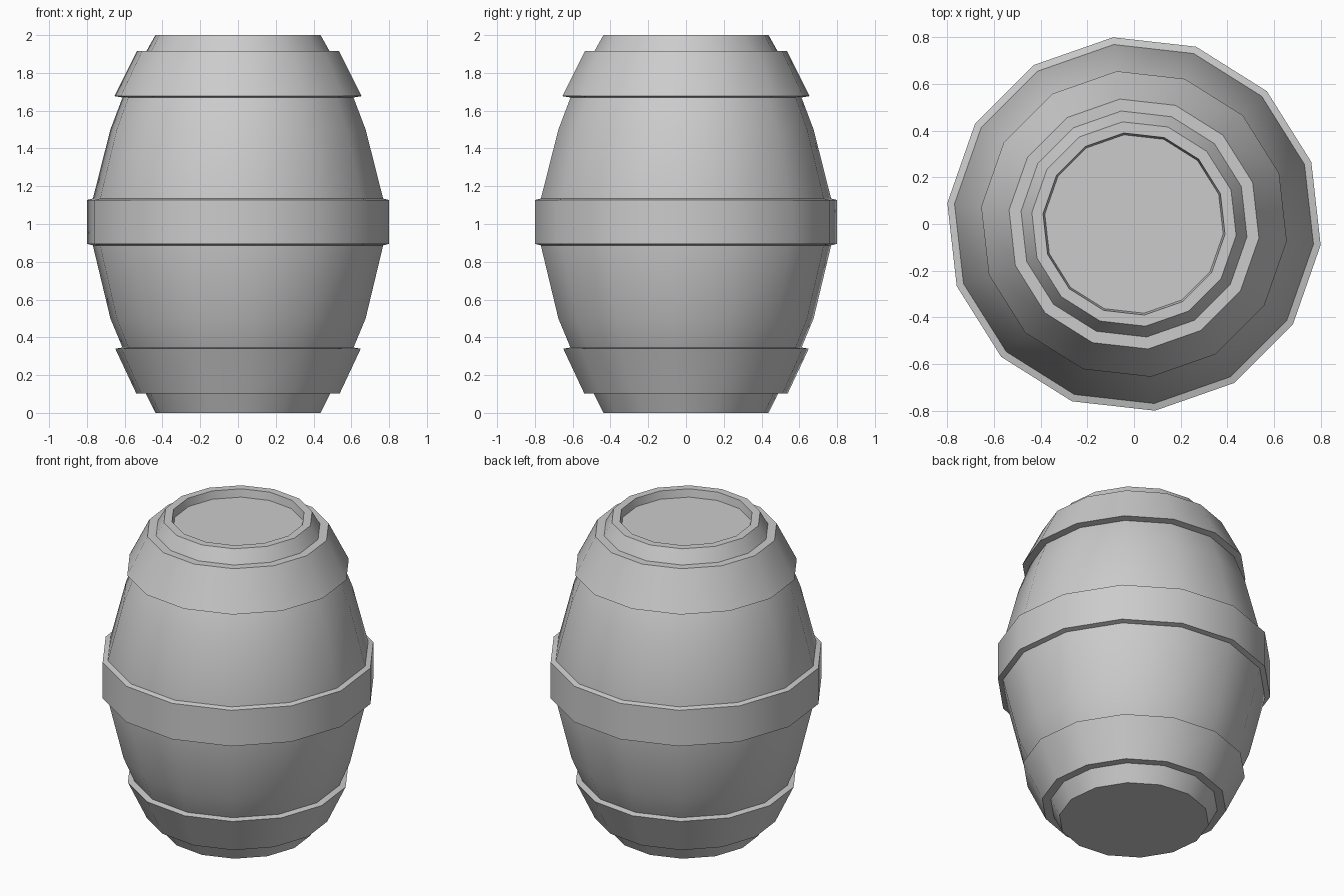
import bpy
import bmesh
import math

cube = bpy.data.objects.get("Cube")
if cube:
    bpy.data.objects.remove(cube, do_unlink=True)

SIDES = 14
PHASE = -math.pi / SIDES / 2

grey = bpy.data.materials.new("plain grey")
grey.use_nodes = True
colour = (0.6, 0.6, 0.6, 1)
grey.diffuse_color = colour
grey.node_tree.nodes["Principled BSDF"].inputs["Base Color"].default_value = colour


def lathe(name, profile, ring=False):
    """Turn (radius, z) points about z; a ring closes on itself, otherwise the ends are capped."""
    bm = bmesh.new()
    loops = []
    for radius, z in profile:
        angles = [PHASE + math.tau * i / SIDES for i in range(SIDES)]
        loops.append([bm.verts.new((radius * math.cos(a), radius * math.sin(a), z)) for a in angles])
    pairs = list(zip(loops, loops[1:]))
    if ring:
        pairs.append((loops[-1], loops[0]))
    else:
        bm.faces.new(loops[0])
        bm.faces.new(loops[-1])
    for low, high in pairs:
        for i in range(SIDES):
            j = (i + 1) % SIDES
            bm.faces.new((low[i], low[j], high[j], high[i]))
    bmesh.ops.recalc_face_normals(bm, faces=bm.faces)
    mesh = bpy.data.meshes.new(name)
    bm.to_mesh(mesh)
    bm.free()
    mesh.materials.append(grey)
    obj = bpy.data.objects.new(name, mesh)
    bpy.context.collection.objects.link(obj)
    return obj


# Bulging body with a raised rim around the sunken lid
parts = [lathe("barrel_body", [
    (0.44, 0), (0.49, 0.1), (0.615, 0.345), (0.68, 0.5), (0.773, 0.885),
    (0.773, 1.135), (0.68, 1.5), (0.615, 1.67), (0.485, 1.92),
    (0.44, 2), (0.392, 2), (0.384, 1.95)])]

# Hoops, slightly sunk into the body
parts.append(lathe("lower_hoop", [
    (0.475, 0.103), (0.542, 0.103), (0.654, 0.34), (0.605, 0.348)], ring=True))
parts.append(lathe("middle_hoop", [
    (0.765, 0.885), (0.804, 0.895), (0.804, 1.127), (0.765, 1.137)], ring=True))
parts.append(lathe("upper_hoop", [
    (0.605, 1.668), (0.658, 1.677), (0.538, 1.917), (0.475, 1.917)], ring=True))

# Soft shading with crisp steps
bpy.ops.object.select_all(action="DESELECT")
for part in parts:
    part.select_set(True)
bpy.context.view_layer.objects.active = parts[0]
bpy.ops.object.shade_smooth_by_angle(angle=math.radians(30))
